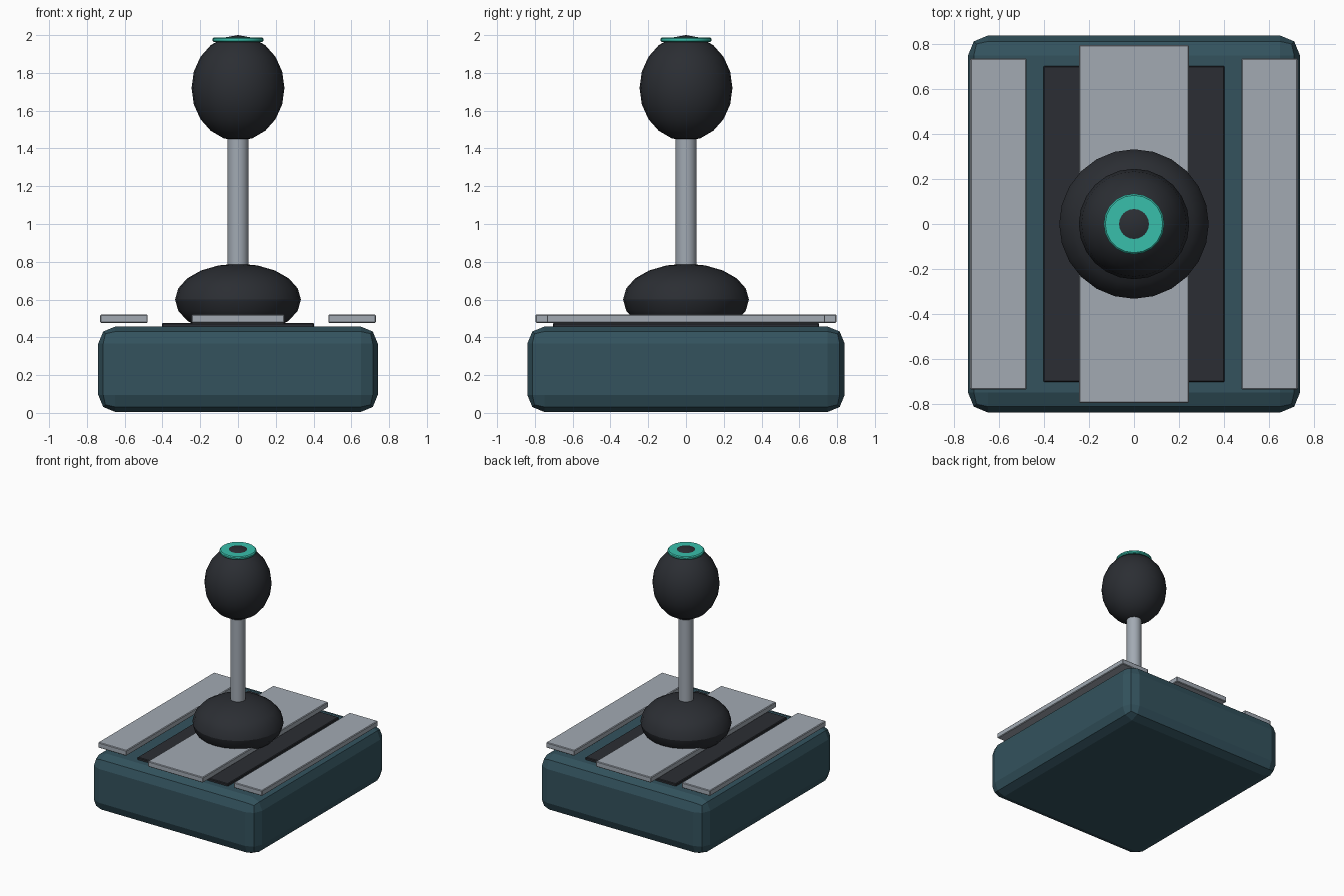
import bpy, math

if "Cube" in bpy.data.objects:
    bpy.data.objects.remove(bpy.data.objects["Cube"])


def material(name, rgb):
    m = bpy.data.materials.new(name)
    m.diffuse_color = (*rgb, 1)
    m.use_nodes = True
    m.node_tree.nodes["Principled BSDF"].inputs["Base Color"].default_value = m.diffuse_color
    return m


PETROL = material("petrol", (0.033, 0.085, 0.11))
STEEL = material("steel", (0.36, 0.40, 0.45))
BLACK = material("black", (0.024, 0.027, 0.033))
TEAL = material("teal", (0.04, 0.52, 0.41))


def finish(name, mat, bevel=0, segments=1, smooth=True):
    ob = bpy.context.object
    ob.name = name
    ob.data.materials.append(mat)
    bpy.ops.object.transform_apply(location=False, rotation=False, scale=True)
    if smooth:
        bpy.ops.object.shade_smooth_by_angle(angle=math.radians(30))
    if bevel:
        b = ob.modifiers.new("bevel", 'BEVEL')
        b.width, b.segments = bevel, segments
    return ob


def box(name, mat, x, y, z, bevel, segments=1):
    bpy.ops.mesh.primitive_cube_add(
        size=1, location=[(a + b) / 2 for a, b in (x, y, z)])
    bpy.context.object.scale = [b - a for a, b in (x, y, z)]
    return finish(name, mat, bevel, segments, smooth=False)


def ball(name, mat, r, half_height, z):
    bpy.ops.mesh.primitive_uv_sphere_add(
        segments=24, ring_count=10, radius=1, location=(0, 0, z))
    bpy.context.object.scale = (r, r, half_height)
    return finish(name, mat)


def rod(name, mat, r, z0, z1, sides, bevel=0):
    bpy.ops.mesh.primitive_cylinder_add(
        vertices=sides, radius=r, depth=z1 - z0, location=(0, 0, (z0 + z1) / 2))
    return finish(name, mat, bevel)


# Base housing and the dark inset plate
box("base", PETROL, (-0.74, 0.74), (-0.84, 0.84), (0.005, 0.457), 0.09, 2)
box("inset_plate", BLACK, (-0.403, 0.403), (-0.705, 0.705), (0.435, 0.476), 0.005)

# Raised grey strips: one in the middle, one on each side
box("centre_strip", STEEL, (-0.245, 0.245), (-0.797, 0.797), (0.477, 0.521), 0.005)
for side, label in ((-1, "left"), (1, "right")):
    xs = sorted((side * 0.478, side * 0.73))
    box(label + "_strip", STEEL, xs, (-0.737, 0.737), (0.477, 0.521), 0.005)

# Boot, shaft, grip and thumb button ring
ball("boot", BLACK, 0.333, 0.19, 0.60)
rod("shaft", STEEL, 0.056, 0.60, 1.60, 20)
ball("grip", BLACK, 0.246, 0.28, 1.72)
rod("button_ring", TEAL, 0.135, 1.963, 1.988, 20, 0.007)
